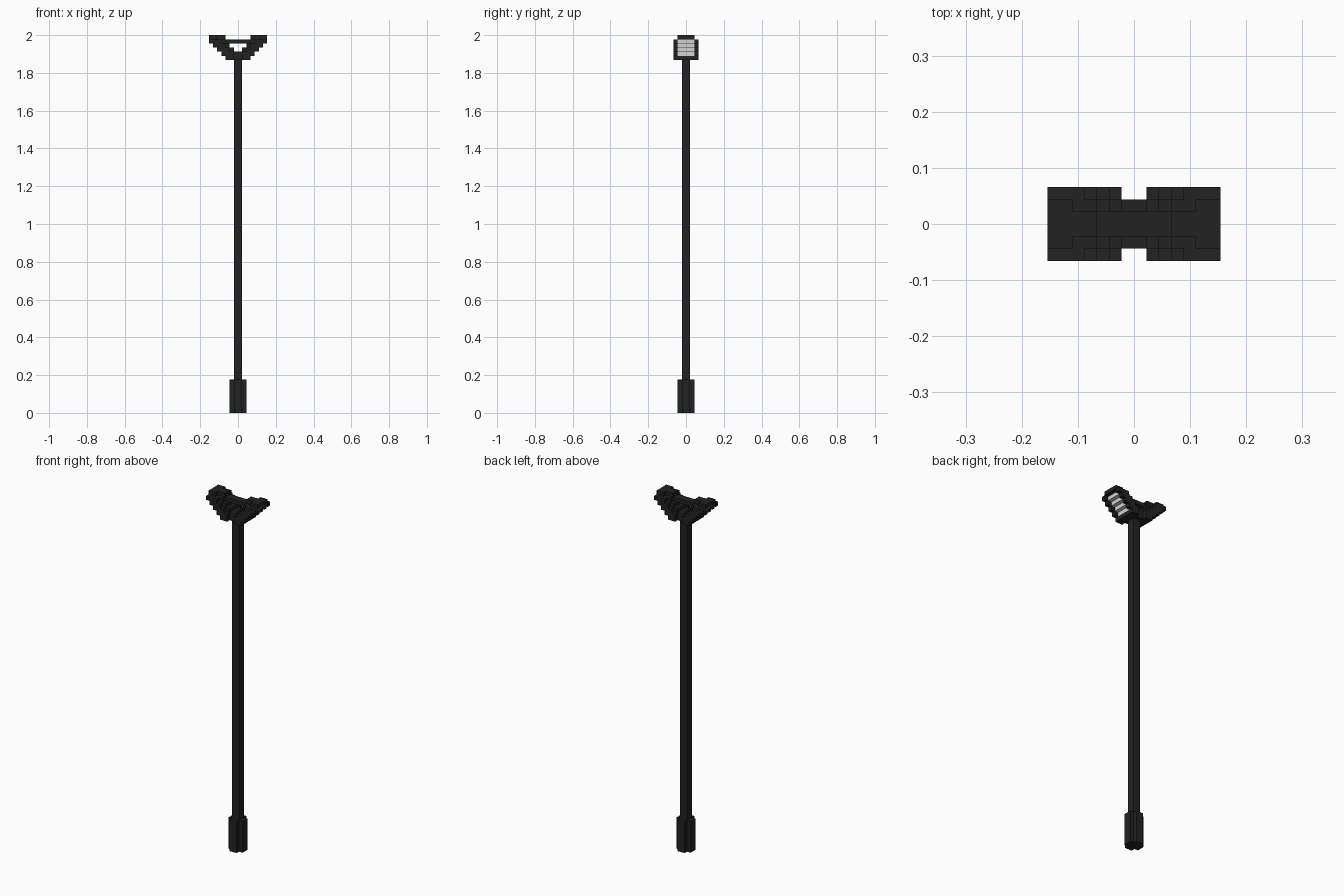
import bpy, bmesh
from mathutils import Vector

if "Cube" in bpy.data.objects:
    bpy.data.objects.remove(bpy.data.objects["Cube"])

V = 2 / 91          # voxel edge; the lamp is 91 voxels tall
TOP = 91


def material(name, c):
    m = bpy.data.materials.new(name)
    m.diffuse_color = (c, c, c, 1)
    m.use_nodes = True
    m.node_tree.nodes["Principled BSDF"].inputs["Base Color"].default_value = m.diffuse_color
    return m


black = material("black metal", 0.016)
grey = material("light grey panel", 0.65)

parts = {}          # part name -> (material, set of voxel cells)
taken = set()       # all filled cells, so hidden faces can be left out


def fill(part, mat, x, y, z):
    """Fill the cells in half-open ranges x, y, z."""
    cells = parts.setdefault(part, (mat, set()))[1]
    for i in range(*x):
        for j in range(*y):
            for k in range(*z):
                if (i, j, k) not in taken:
                    cells.add((i, j, k))
                    taken.add((i, j, k))


def lamp(part, mat, x, y, row):
    """Fill a head strip counted from the top row, mirrored in x and y."""
    z = (TOP - 1 - row, TOP - row)
    for side, sx in (("right_", (x[0], x[1])), ("left_", (-x[1], -x[0]))):
        for sy in ((y[0], y[1]), (-y[1], -y[0])):
            fill(side + part, mat, sx, sy, z)


# base sleeve with cut corners, and the pole
fill("base_sleeve", black, (-2, 2), (-1, 1), (0, 8))
fill("base_sleeve", black, (-1, 1), (-2, 2), (0, 8))
fill("pole", black, (-1, 1), (-1, 1), (8, TOP - 6))

# joint between the two lamps, and the bar across them
fill("head_joint", black, (-1, 1), (-2, 2), (TOP - 6, TOP - 4))
fill("cross_bar", black, (-3, 3), (-1, 1), (TOP - 2, TOP - 1))

# top rim of each lamp
lamp("lamp_housing", black, (3, 7), (0, 1), 0)
lamp("lamp_housing", black, (5, 7), (1, 2), 0)

# stepped rows: light panel, back and side cheeks
for r in range(1, 5):
    lamp("light_panel", grey, (6 - r, 7 - r), (0, 2), r)
    lamp("lamp_housing", black, (4 - r, 6 - r), (0, 2), r)
    lamp("lamp_housing", black, (5 - r, 8 - r), (2, 3), r)

# bottom rim
lamp("lamp_housing", black, (1, 3), (0, 3), 5)

DIRS = [Vector(d) for d in
        ((1, 0, 0), (-1, 0, 0), (0, 1, 0), (0, -1, 0), (0, 0, 1), (0, 0, -1))]

# skin each part with the exposed voxel faces, then merge flat regions
for name, (mat, cells) in parts.items():
    bm = bmesh.new()
    for c in sorted(cells):
        mid = Vector(c) + Vector((0.5, 0.5, 0.5))
        for d in DIRS:
            if tuple(int(a + b) for a, b in zip(c, d)) in taken:
                continue
            u = Vector((d.y, d.z, d.x))
            w = d.cross(u)
            bm.faces.new([bm.verts.new((mid + (d + u * a + w * b) / 2) * V)
                          for a, b in ((-1, -1), (1, -1), (1, 1), (-1, 1))])
    bmesh.ops.remove_doubles(bm, verts=bm.verts, dist=V * 0.01)
    bmesh.ops.dissolve_limit(bm, angle_limit=0.01, verts=bm.verts, edges=bm.edges)
    mesh = bpy.data.meshes.new(name)
    bm.to_mesh(mesh)
    bm.free()
    mesh.materials.append(mat)
    bpy.context.collection.objects.link(bpy.data.objects.new(name, mesh))
